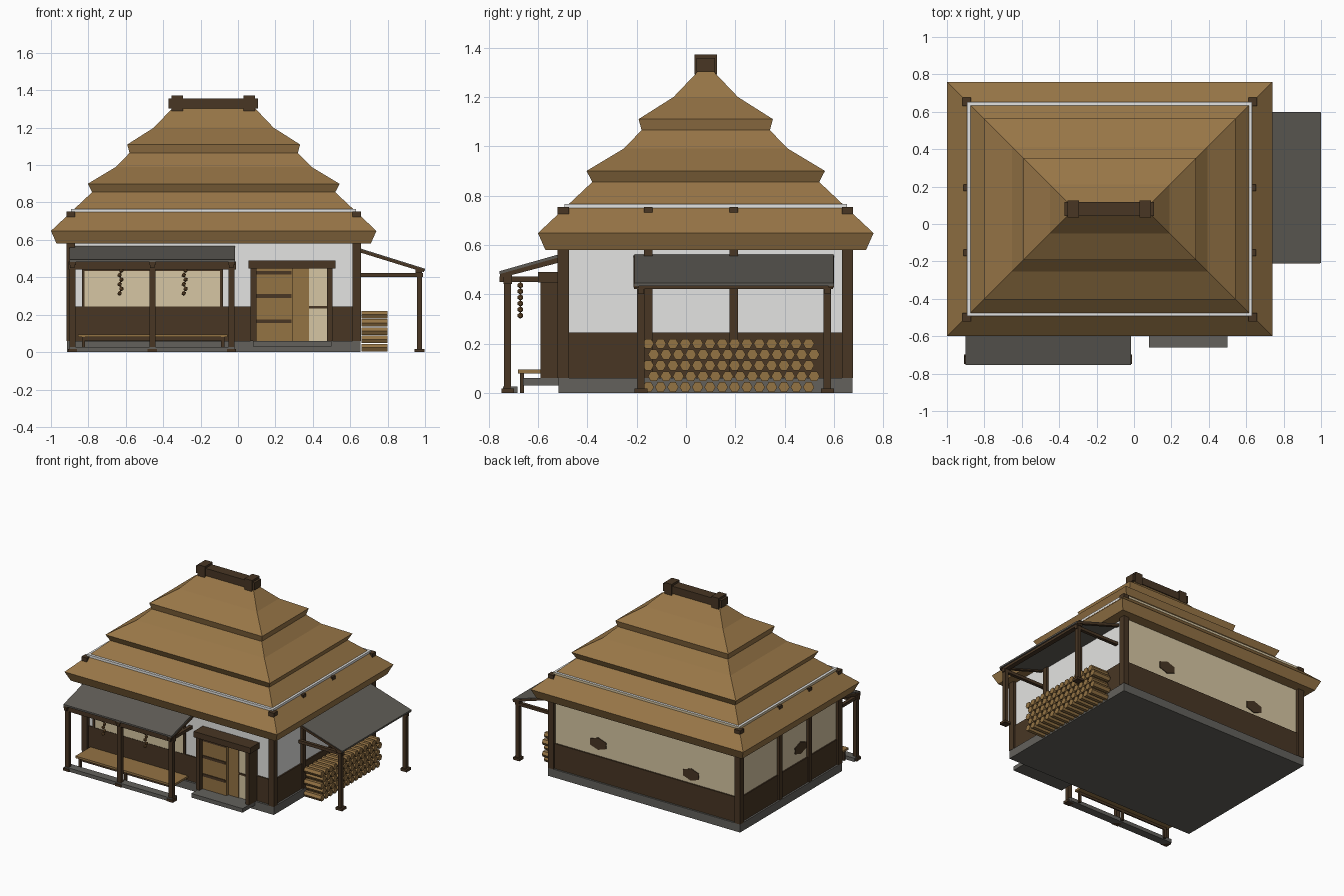
import bpy, bmesh, math
from mathutils import Vector

if "Cube" in bpy.data.objects:
    bpy.data.objects.remove(bpy.data.objects["Cube"])


def material(name, r, g, b):
    lin = [((c / 255 + 0.055) / 1.055) ** 2.4 for c in (r, g, b)]
    m = bpy.data.materials.new(name)
    m.diffuse_color = (*lin, 1)
    m.use_nodes = True
    m.node_tree.nodes["Principled BSDF"].inputs["Base Color"].default_value = m.diffuse_color
    return m


THATCH = material("thatch", 152, 118, 71)
DARK = material("dark_timber", 72, 54, 36)
WOOD = material("light_wood", 148, 115, 68)
WHITE = material("white_plaster", 228, 228, 226)
PAPER = material("cream_paper", 214, 198, 163)
STONE = material("stone", 99, 97, 92)
SLATE = material("slate", 95, 92, 86)
FRUIT = material("dried_fruit", 118, 86, 50)


def finish(name, bm, *mats):
    bmesh.ops.recalc_face_normals(bm, faces=bm.faces)
    me = bpy.data.meshes.new(name)
    bm.to_mesh(me)
    bm.free()
    for m in mats:
        me.materials.append(m)
    ob = bpy.data.objects.new(name, me)
    bpy.context.collection.objects.link(ob)
    return ob


def add_box(bm, x0, x1, y0, y1, z0, z1):
    vs = bmesh.ops.create_cube(bm, size=1)["verts"]
    for v in vs:
        v.co = Vector(((x0 + x1) / 2 + v.co.x * (x1 - x0),
                       (y0 + y1) / 2 + v.co.y * (y1 - y0),
                       (z0 + z1) / 2 + v.co.z * (z1 - z0)))


def boxes(name, mat, *dims):
    bm = bmesh.new()
    for d in dims:
        add_box(bm, *d)
    return finish(name, bm, mat)


def prism(name, mat, pts, axis, a, b):
    """Extrude a profile: (y, z) points along x, or (x, z) points along y."""
    bm = bmesh.new()
    rings = []
    for t in (a, b):
        rings.append([bm.verts.new((t, p, z) if axis == "x" else (p, t, z)) for p, z in pts])
    n = len(pts)
    for i in range(n):
        j = (i + 1) % n
        bm.faces.new((rings[0][i], rings[0][j], rings[1][j], rings[1][i]))
    for r in rings:
        bm.faces.new(r)
    return finish(name, bm, mat)


# --- stepped thatched hip roof, lofted from rectangles (half depth, height)
CX, CY, EXTRA = -0.13, 0.08, 0.19
profile = [(0.65, 0.58), (0.68, 0.648), (0.46, 0.855), (0.483, 0.90), (0.333, 0.99),
           (0.26, 1.065), (0.272, 1.11), (0.13, 1.20), (0.03, 1.305)]
bm = bmesh.new()
rings = [[bm.verts.new((CX + sx * (h + EXTRA), CY + sy * h, z))
          for sx, sy in ((-1, -1), (1, -1), (1, 1), (-1, 1))] for h, z in profile]
for k in range(len(rings) - 1):
    for i in range(4):
        j = (i + 1) % 4
        bm.faces.new((rings[k][i], rings[k][j], rings[k + 1][j], rings[k + 1][i]))
bm.faces.new(rings[-1])
bm.faces.new(rings[0])
finish("thatched_roof", bm, THATCH)

# --- ridge beam with end caps
boxes("ridge_beam", DARK, (-0.372, 0.107, 0.042, 0.118, 1.303, 1.357))
boxes("ridge_caps", DARK, *[(x, x + 0.06, 0.035, 0.125, 1.29, 1.372) for x in (-0.355, 0.03)])

# --- stone base, walls and dado
boxes("stone_base", STONE, (-0.915, 0.655, -0.517, 0.675, 0, 0.06))
walls = boxes("plaster_walls", WHITE, (-0.893, 0.632, -0.493, 0.652, 0.06, 0.766))
walls.data.materials.append(PAPER)
for p in walls.data.polygons:           # older plaster on back and left
    if p.normal.y > 0.5 or p.normal.x < -0.5:
        p.material_index = 1
boxes("dado_boards", DARK, (-0.902, 0.642, -0.502, 0.662, 0.058, 0.245))

# --- timber posts
boxes("corner_posts", DARK, *[(x, x + 0.045, y, y + 0.045, 0.06, 0.753)
                              for x in (-0.917, 0.612) for y in (-0.52, 0.632)])
boxes("side_posts", DARK, *[(x, x + 0.03, y - 0.017, y + 0.017, 0.06, 0.753)
                            for x in (-0.912, 0.622) for y in (-0.153, 0.193)])

# --- exposed patches in the plaster, ragged thin plates
for i, (x, y, z) in enumerate(((0.26, 0.652, 0.335), (-0.5, 0.652, 0.31), (-0.893, -0.06, 0.34))):
    ring = []
    for k in range(12):
        a = k * math.tau / 12
        r = 1 if k % 2 else 0.85
        ring.append((math.cos(a) * 0.075 * r, z + math.sin(a) * 0.045 * r))
    if y > 0.5:
        prism(f"wall_patch_{i}", DARK, [(x + u, v) for u, v in ring], "y", y - 0.002, y + 0.005)
    else:
        prism(f"wall_patch_{i}", DARK, [(y + u, v) for u, v in ring], "x", x - 0.005, x + 0.002)

# --- paper window on the front wall
boxes("window_paper", PAPER, (-0.82, -0.095, -0.499, -0.491, 0.245, 0.45))
boxes("window_frame", DARK, (-0.835, -0.82, -0.507, -0.491, 0.245, 0.45),
      (-0.095, -0.08, -0.507, -0.491, 0.245, 0.45),
      (-0.835, -0.08, -0.507, -0.491, 0.435, 0.455))

# --- front porch
porch_x = (-0.885, -0.458, -0.035)
prism("porch_roof", SLATE, [(-0.755, 0.482), (-0.755, 0.494), (-0.48, 0.572), (-0.48, 0.56)],
      "x", -0.9, -0.016)
for i, x in enumerate(porch_x):
    prism(f"porch_rafter_{i}", DARK,
          [(-0.753, 0.466), (-0.753, 0.487), (-0.49, 0.562), (-0.49, 0.535)],
          "x", x - 0.016, x + 0.018)
boxes("porch_beams", DARK, (-0.905, -0.012, -0.74, -0.705, 0.442, 0.484),
      *[(x - 0.012, x + 0.012, -0.755, -0.5, 0.45, 0.472) for x in porch_x])
boxes("porch_posts", DARK, *[(x - 0.016, x + 0.016, -0.737, -0.709, 0, 0.45) for x in porch_x],
      *[(x - 0.025, x + 0.025, -0.748, -0.698, 0, 0.018) for x in porch_x])
boxes("porch_sill", STONE, (-0.9, -0.02, -0.742, -0.682, 0, 0.027))

# --- bench under the porch
boxes("bench_top", WOOD, (-0.855, -0.055, -0.68, -0.505, 0.08, 0.095))
boxes("bench_legs", DARK, *[(x, x + 0.018, -0.672, -0.656, 0, 0.08) for x in (-0.835, -0.464, -0.09)],
      (-0.835, -0.072, -0.668, -0.658, 0.062, 0.08))

# --- strings of dried fruit
for i, x in enumerate((-0.628, -0.285)):
    bm = bmesh.new()
    add_box(bm, x - 0.002, x + 0.002, -0.673, -0.669, 0.31, 0.46)
    for k in range(6):
        s = bmesh.ops.create_icosphere(bm, subdivisions=1, radius=0.013)["verts"]
        bmesh.ops.translate(bm, verts=s, vec=(x + (0.005 if k % 2 else -0.005), -0.671, 0.314 + k * 0.0245))
    finish(f"fruit_string_{i}", bm, FRUIT)
boxes("fruit_rail", DARK, (-0.885, -0.035, -0.676, -0.666, 0.45, 0.462))

# --- entrance: frame, sliding doors, step
boxes("door_frame", DARK, (0.068, 0.098, -0.59, -0.49, 0.06, 0.45),
      (0.475, 0.505, -0.59, -0.49, 0.06, 0.45), (0.057, 0.52, -0.599, -0.49, 0.447, 0.49))
boxes("sliding_door", WOOD, (0.098, 0.295, -0.555, -0.535, 0.06, 0.447))
boxes("rear_door", WOOD, (0.295, 0.38, -0.535, -0.515, 0.06, 0.447))
boxes("door_bands", DARK, *[(0.1, 0.285, -0.56, -0.55, z - 0.01, z + 0.01) for z in (0.165, 0.3, 0.425)])
boxes("door_paper", PAPER, (0.38, 0.475, -0.53, -0.51, 0.06, 0.447))
boxes("door_paper_bar", DARK, (0.38, 0.475, -0.535, -0.525, 0.232, 0.246))
boxes("door_step", STONE, (0.08, 0.5, -0.66, -0.5, 0.03, 0.06))

# --- lean-to on the right side
prism("lean_to_roof", SLATE, [(1.0, 0.434), (1.0, 0.446), (0.61, 0.568), (0.61, 0.556)], "y", -0.209, 0.597)
for i, y in enumerate((-0.212, 0.577)):
    prism(f"lean_to_rafter_{i}", DARK,
          [(0.995, 0.427), (0.995, 0.443), (0.63, 0.557), (0.63, 0.54)], "y", y, y + 0.022)
lean_y = (-0.183, 0.573)
boxes("lean_to_beams", DARK, (0.95, 0.985, -0.21, 0.595, 0.422, 0.442),
      *[(0.63, 0.99, y - 0.012, y + 0.012, 0.402, 0.424) for y in lean_y])
boxes("lean_to_posts", DARK, *[(0.957, 0.983, y - 0.015, y + 0.015, 0, 0.43) for y in lean_y],
      *[(0.945, 0.997, y - 0.026, y + 0.026, 0, 0.018) for y in lean_y])

# --- stacked firewood: hexagonal logs in staggered rows
bm = bmesh.new()
for row in range(5):
    for k in range(14):
        y, z = -0.153 + k * 0.05 + (0.022 if row % 2 else 0), 0.024 + row * 0.044
        rings = [[bm.verts.new((x, y + 0.023 * math.cos(a * math.pi / 3), z + 0.023 * math.sin(a * math.pi / 3)))
                  for a in range(6)] for x in (0.66, 0.80)]
        for i in range(6):
            j = (i + 1) % 6
            bm.faces.new((rings[0][i], rings[0][j], rings[1][j], rings[1][i]))
        for r in rings:
            bm.faces.new(r)
finish("firewood_stack", bm, WOOD)
